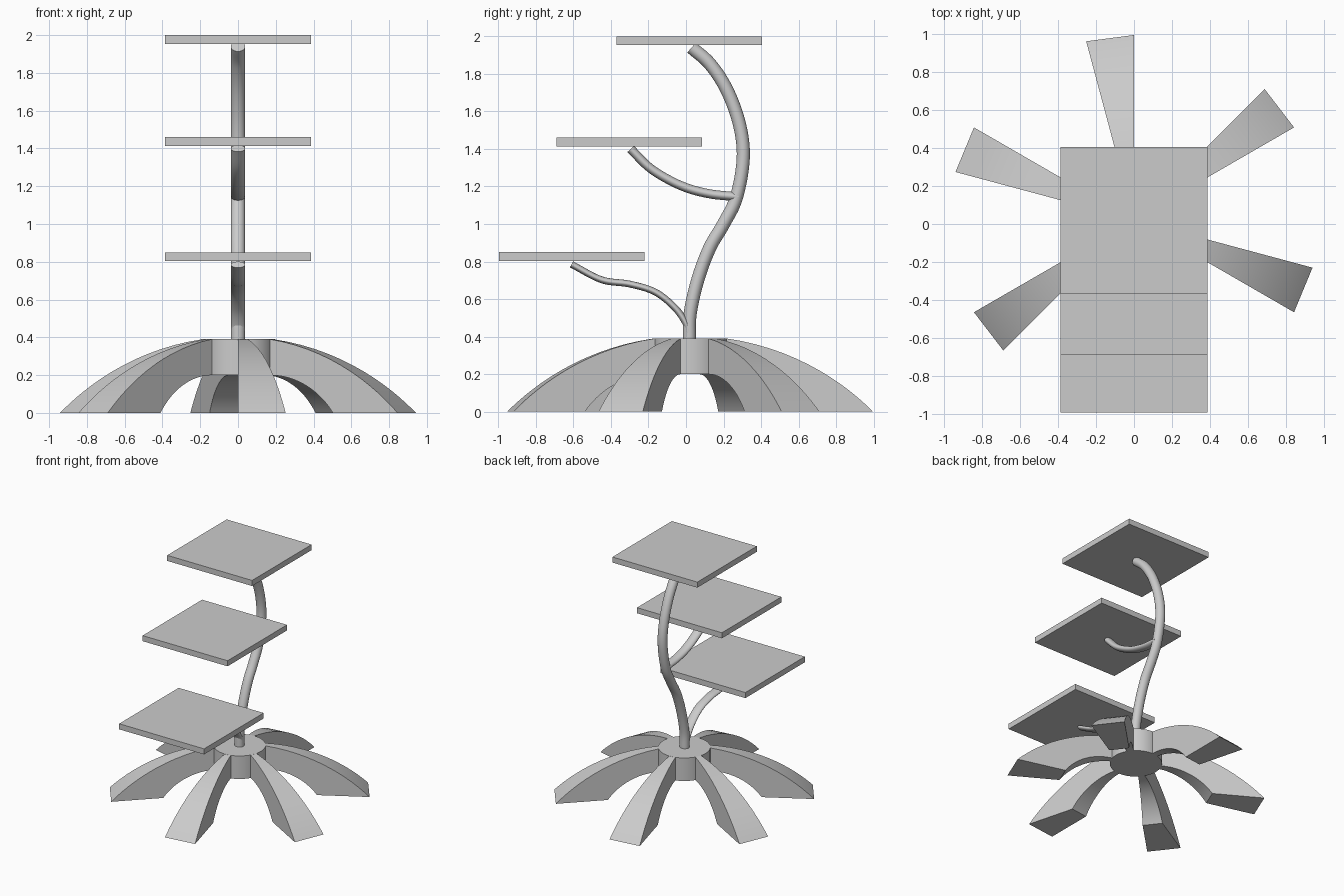
import bpy, bmesh
from math import sin, cos, pi, radians, sqrt
from mathutils import Vector

cube = bpy.data.objects.get("Cube")
if cube:
    bpy.data.objects.remove(cube, do_unlink=True)

grey = bpy.data.materials.new("plain grey")
grey.use_nodes = True
grey.diffuse_color = (0.6, 0.6, 0.6, 1)
grey.node_tree.nodes["Principled BSDF"].inputs["Base Color"].default_value = (0.6, 0.6, 0.6, 1)

CENTRE_Y = 0.022
HUB_R, HUB_LOW, HUB_TOP = 0.195, 0.2, 0.39
FOOT_OUT, FOOT_IN = 0.975, 0.58


def finish(name, bm, smooth=False):
    bmesh.ops.recalc_face_normals(bm, faces=bm.faces)
    mesh = bpy.data.meshes.new(name)
    bm.to_mesh(mesh)
    bm.free()
    mesh.materials.append(grey)
    obj = bpy.data.objects.new(name, mesh)
    bpy.context.collection.objects.link(obj)
    if smooth:
        bpy.ops.object.select_all(action='DESELECT')
        obj.select_set(True)
        bpy.context.view_layer.objects.active = obj
        bpy.ops.object.shade_smooth_by_angle(angle=radians(35))
    return obj


def loft(bm, rings, closed_ends=True):
    """Skin a list of equal vertex rings and cap both ends."""
    rows = [[bm.verts.new(p) for p in ring] for ring in rings]
    n = len(rows[0])
    for a, b in zip(rows, rows[1:]):
        for i in range(n):
            j = (i + 1) % n
            bm.faces.new((a[i], a[j], b[j], b[i]))
    bm.faces.new(rows[0])
    bm.faces.new(rows[-1])


def arc(r_end, z_top, r_mid, steps):
    """Circular arc from the hub wall down to the floor, centred on radius r_mid."""
    a, b = HUB_R - r_mid, r_end - r_mid
    zc = (a * a + z_top ** 2 - b * b) / (2 * z_top)
    radius = sqrt(b * b + zc * zc)
    pts = []
    for i in range(steps + 1):
        r = HUB_R + (r_end - HUB_R) * sin(pi / 2 * i / steps)
        pts.append((r, zc + sqrt(max(radius ** 2 - (r - r_mid) ** 2, 0))))
    return pts


def tube(name, path, half_x, half_plane, sides=24, steps=8):
    """Oval tube along a smooth path in the side plane."""
    p = [Vector((0, y, z)) for y, z in path]
    p = [2 * p[0] - p[1]] + p + [2 * p[-1] - p[-2]]
    line = []
    for a, b, c, d in zip(p, p[1:], p[2:], p[3:]):
        for k in range(steps):
            t = k / steps
            line.append(0.5 * (2 * b + (c - a) * t + (2 * a - 5 * b + 4 * c - d) * t * t
                               + (3 * b - a - 3 * c + d) * t ** 3))
    line.append(p[-2])
    rings = []
    for i, q in enumerate(line):
        tan = (line[min(i + 1, len(line) - 1)] - line[max(i - 1, 0)]).normalized()
        side = tan.cross(Vector((1, 0, 0)))
        rings.append([q + Vector((half_x * cos(2 * pi * k / sides), 0, 0))
                      + side * half_plane * sin(2 * pi * k / sides) for k in range(sides)])
    bm = bmesh.new()
    loft(bm, rings)
    finish(name, bm, True)


# Round hub
bm = bmesh.new()
loft(bm, [[(HUB_R * cos(2 * pi * k / 64), CENTRE_Y + HUB_R * sin(2 * pi * k / 64), z)
           for k in range(64)] for z in (HUB_LOW, HUB_TOP)])
finish("hub", bm, True)

# Six arched wedge legs, each spanning fifteen degrees
upper = arc(FOOT_OUT, HUB_TOP, 0, 16)
lower = arc(FOOT_IN, HUB_LOW, HUB_R, 16)
for n in range(6):
    start = radians(90 + 60 * n)
    rings = []
    for (ru, zu), (rl, zl) in zip(upper, lower):
        ring = []
        for r, z, ang in ((ru, zu, 0), (ru, zu, 15), (rl, zl, 15), (rl, zl, 0)):
            a = start + radians(ang)
            ring.append((r * cos(a), CENTRE_Y + r * sin(a), z))
        rings.append(ring)
    bm = bmesh.new()
    loft(bm, rings)
    finish(f"leg_{n + 1}", bm, True)

# Curved stem and its two branches
tube("stem", [(0.018, 0.38), (0.022, 0.52), (0.062, 0.7), (0.125, 0.87), (0.2, 1.0),
              (0.268, 1.14), (0.305, 1.35), (0.285, 1.53), (0.22, 1.71),
              (0.13, 1.85), (0.03, 1.94)], 0.038, 0.035)
tube("middle_branch", [(0.28, 1.145), (0.24, 1.148), (0.13, 1.16), (0.01, 1.19), (-0.1, 1.24),
                       (-0.2, 1.305), (-0.295, 1.4)], 0.038, 0.024)
tube("lower_branch", [(0.012, 0.42), (0.0, 0.47), (-0.06, 0.555), (-0.165, 0.638), (-0.3, 0.68),
                      (-0.45, 0.703), (-0.61, 0.785)], 0.038, 0.018)

# Square shelves
for name, y, z in (("top_shelf", 0.018, 1.977), ("middle_shelf", -0.302, 1.437),
                   ("lower_shelf", -0.608, 0.827)):
    bm = bmesh.new()
    bmesh.ops.create_cube(bm, size=1)
    bmesh.ops.scale(bm, vec=(0.775, 0.775, 0.046), verts=bm.verts)
    bmesh.ops.translate(bm, vec=(0, y, z), verts=bm.verts)
    finish(name, bm)
